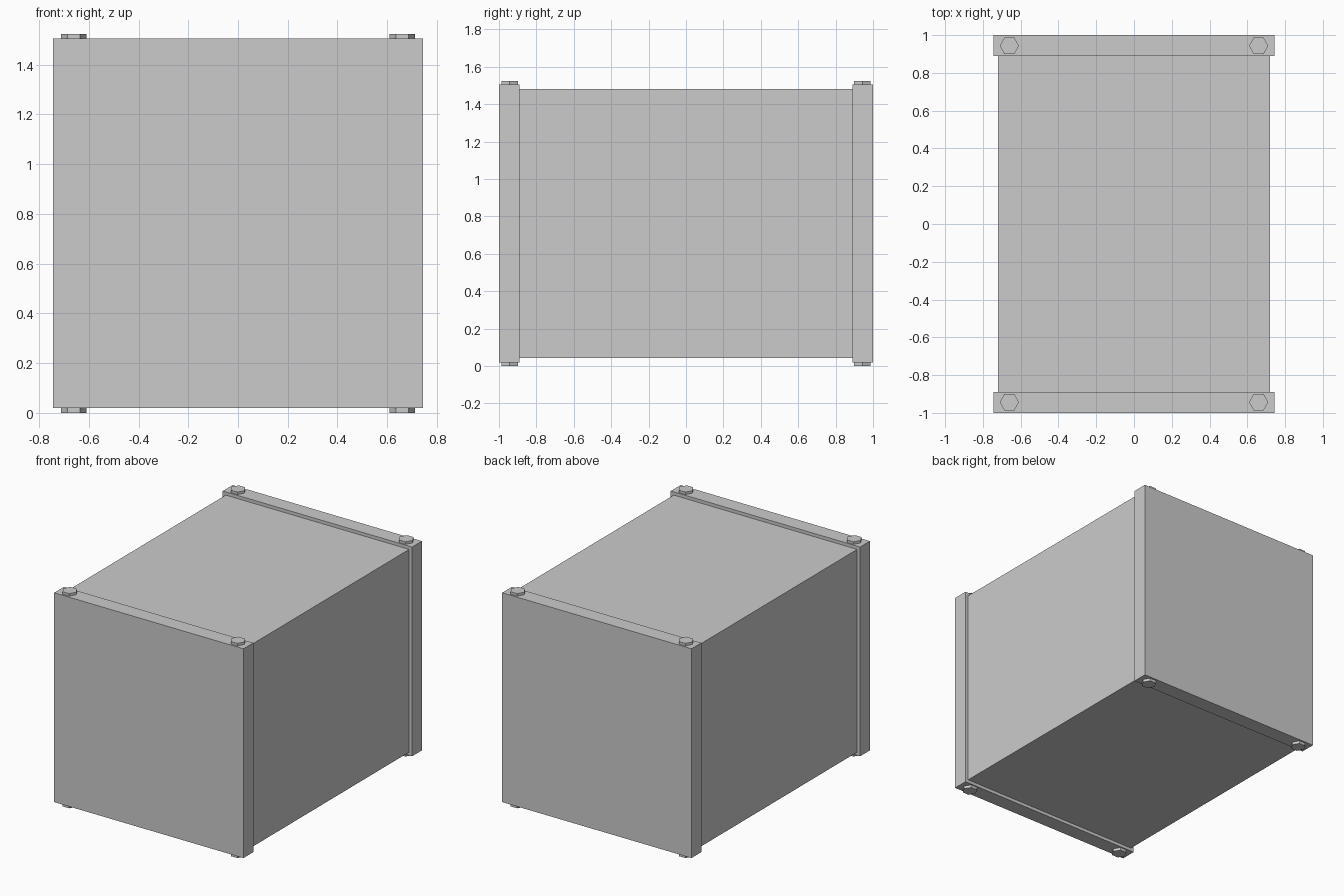
import bpy
import math

if "Cube" in bpy.data.objects:
    bpy.data.objects.remove(bpy.data.objects["Cube"])


def box(name, x, y, z):
    """Box from (min, max) ranges on each axis."""
    bpy.ops.mesh.primitive_cube_add(size=1, location=[sum(r) / 2 for r in (x, y, z)])
    ob = bpy.context.object
    ob.name = name
    ob.scale = [r[1] - r[0] for r in (x, y, z)]
    bpy.ops.object.transform_apply(location=False, rotation=False, scale=True)
    return ob


def hex_foot(name, x, y, z0, z1):
    """Six-sided stud with corners pointing along x."""
    bpy.ops.mesh.primitive_cylinder_add(
        vertices=6, radius=0.051, depth=z1 - z0,
        location=(x, y, (z0 + z1) / 2), rotation=(0, 0, math.radians(30)))
    bpy.context.object.name = name


# Main body
box("body", (-0.72, 0.72), (-0.89, 0.89), (0.043, 1.482))

for side, s in (("front", -1), ("back", 1)):
    # Slightly larger end panel
    box(side + "_panel", (-0.743, 0.743), sorted((s * 0.89, s * 1.0)), (0.02, 1.505))
    # Studs above and below the panel
    for hand, h in (("left", -1), ("right", 1)):
        hex_foot(f"{side}_{hand}_bottom_foot", h * 0.66, s * 0.943, 0.0, 0.02)
        hex_foot(f"{side}_{hand}_top_stud", h * 0.66, s * 0.943, 1.505, 1.523)
